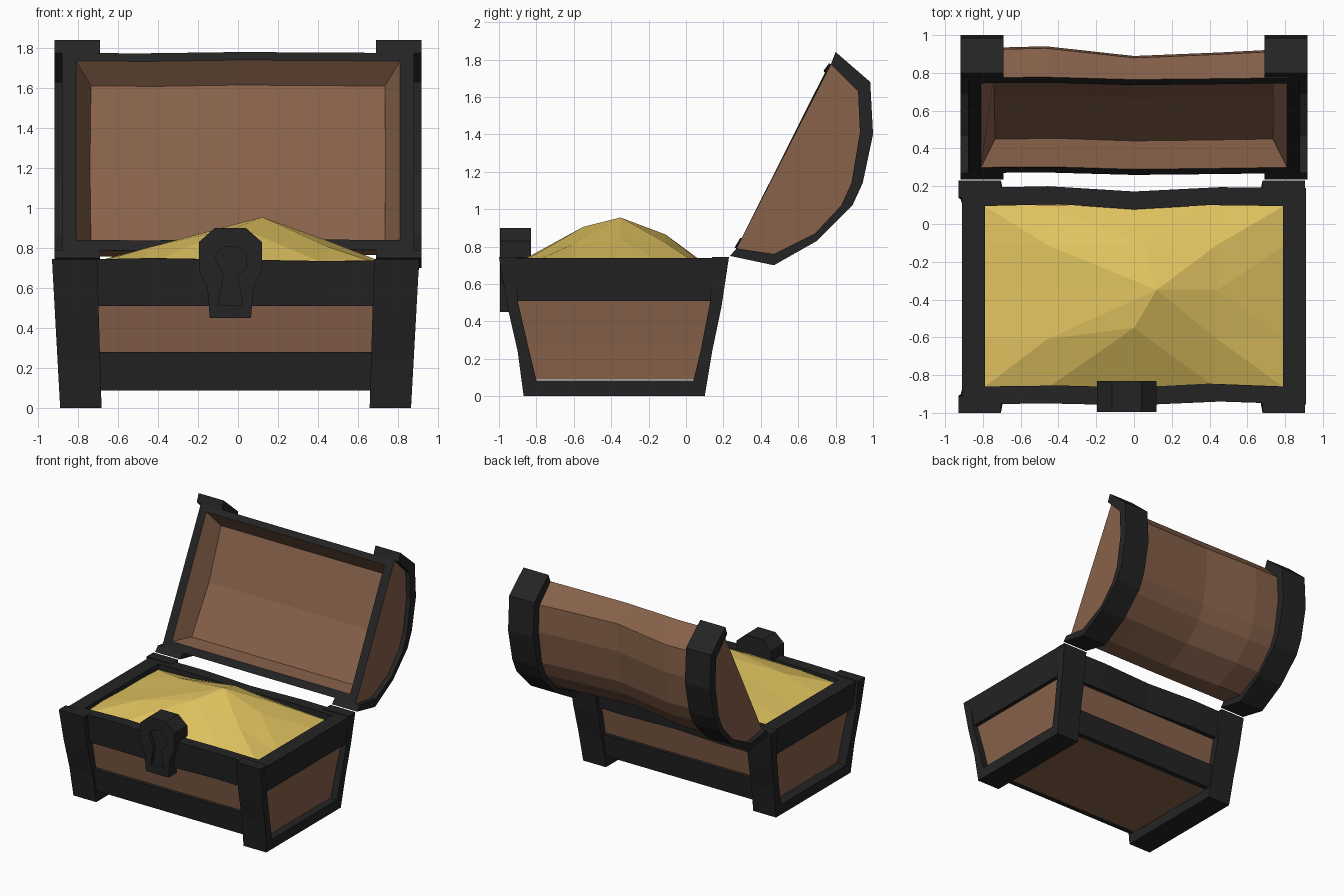
import bpy, bmesh, math

if "Cube" in bpy.data.objects:
    bpy.data.objects.remove(bpy.data.objects["Cube"])


def material(name, rgb):
    m = bpy.data.materials.new(name)
    m.diffuse_color = (*rgb, 1)
    m.use_nodes = True
    m.node_tree.nodes["Principled BSDF"].inputs["Base Color"].default_value = m.diffuse_color
    return m


WOOD = material("brown wood", (0.245, 0.122, 0.070))
IRON = material("dark iron", (0.0175, 0.0175, 0.0175))
GOLD = material("gold", (0.74, 0.54, 0.115))


def make(name, verts, faces, mats, pick=None):
    me = bpy.data.meshes.new(name)
    me.from_pydata(verts, [], faces)
    for m in mats:
        me.materials.append(m)
    if pick:
        for p in me.polygons:
            p.material_index = pick[p.index]
    bm = bmesh.new()
    bm.from_mesh(me)
    bmesh.ops.recalc_face_normals(bm, faces=bm.faces)
    bm.to_mesh(me)
    bm.free()
    ob = bpy.data.objects.new(name, me)
    bpy.context.scene.collection.objects.link(ob)
    return ob


def loft(name, loops, mat, wrap=False):
    """Skin closed loops of equal length; cap the ends, or wrap to a ring."""
    n, k = len(loops[0]), len(loops)
    verts = [v for lp in loops for v in lp]
    faces = [(i * n + j, i * n + (j + 1) % n,
              (i + 1) % k * n + (j + 1) % n, (i + 1) % k * n + j)
             for i in range(k if wrap else k - 1) for j in range(n)]
    if not wrap:
        faces += [tuple(range(n)), tuple(range((k - 1) * n, k * n))]
    return make(name, verts, faces, [mat])


def rect(x, y0, y1, z):
    return [(-x, y0, z), (x, y0, z), (x, y1, z), (-x, y1, z)]


def strap(name, outer, inner, s, x_in, x_out, shift):
    """Band following a y-z path, between two x positions that depend on z."""
    loops = []
    for (yo, zo), (yi, zi) in zip(outer, inner):
        loops.append([(s * x_in(zo) + shift, yo, zo), (s * x_out(zo) + shift, yo, zo),
                      (s * x_out(zi) + shift, yi, zi), (s * x_in(zi) + shift, yi, zi)])
    return loft(name, loops, IRON)


# --- chest body: flared wooden box
loft("body_wood", [rect(0.815, -0.83, 0.065, 0.09),
                   rect(0.825, -0.86, 0.095, 0.28),
                   rect(0.855, -0.915, 0.15, 0.60)], WOOD)

# --- lower iron bands, front and back
for name, y in (("front_lower_band", (-0.86, -0.89, -0.82)),
                ("back_lower_band", (0.095, 0.125, 0.05))):
    loft(name, [[(-0.75, y[0], 0.088), (0.75, y[0], 0.088), (0.75, y[2], 0.088), (-0.75, y[2], 0.088)],
                [(-0.75, y[1], 0.28), (0.75, y[1], 0.28), (0.75, y[2], 0.28), (-0.75, y[2], 0.28)]], IRON)

# --- upper iron rim, slightly wavy along the front and back
def rim_loop(x, y0, y1, z):
    sx = [-1, -0.5, 0, 0.5, 1]
    wf = [0, 0.005, -0.005, 0.015, 0]
    wb = [0, 0.01, -0.018, 0.005, 0]
    wz = [0, 0.01, 0.003, -0.005, 0] if z > 0.7 else [0] * 5
    return ([(x * s, y0 + w, z + h) for s, w, h in zip(sx, wf, wz)] +
            [(x * s, y1 + w, z) for s, w in zip(sx[::-1], wb[::-1])])


loft("upper_rim", [rim_loop(0.88, -0.93, 0.165, 0.51), rim_loop(0.91, -0.955, 0.19, 0.74),
                   rim_loop(0.79, -0.86, 0.095, 0.74), rim_loop(0.79, -0.86, 0.095, 0.51)],
     IRON, wrap=True)

# --- corner straps running down the front, under the floor and up the back
s_out = [(-1.0, 0.745), (-0.955, 0.48), (-0.90, 0.24), (-0.868, 0.0),
         (0.10, 0.0), (0.14, 0.24), (0.19, 0.48), (0.23, 0.745)]
s_in = [(-0.91, 0.745), (-0.90, 0.51), (-0.84, 0.25), (-0.80, 0.085),
        (0.04, 0.085), (0.08, 0.25), (0.13, 0.51), (0.14, 0.745)]
for side, s in (("left", -1), ("right", 1)):
    strap(side + "_body_strap", s_out, s_in, s,
          lambda z: 0.67 + 0.03 * z, lambda z: 0.877 + 0.055 * z, -0.012)

# --- gold heap: low-poly height grid
cols = [-0.80, -0.46, 0.0, 0.44, 0.80]
rows = [(-0.87, 0.00, (0.70, 0.72, 0.73, 0.72, 0.69)),
        (-0.61, 0.00, (0.71, 0.80, 0.905, 0.81, 0.70)),
        (-0.35, 0.12, (0.70, 0.79, 0.955, 0.84, 0.70)),
        (-0.11, 0.05, (0.70, 0.79, 0.865, 0.82, 0.70)),
        (0.10, 0.00, (0.69, 0.70, 0.71, 0.70, 0.68))]
gv = []
for r, (y, dx, hs) in enumerate(rows):
    for c, h in enumerate(hs):
        gv.append((cols[c] + (dx if c == 2 else 0), y + (0.06 if (r, c) == (1, 2) else 0), h))
gf = []
for r in range(4):
    for c in range(4):
        a, b, d, e = r * 5 + c, r * 5 + c + 1, r * 5 + c + 6, r * 5 + c + 5
        gf += [(a, b, d), (a, d, e)] if (r < 2) == (c < 2) else [(a, b, e), (b, d, e)]
heap = make("gold_heap", gv, gf, [GOLD])
if heap.data.polygons[0].normal.z < 0:
    heap.data.flip_normals()

# --- lid: hollow curved shell, iron on the rim around the opening
lid_out = [(0.27, 0.79), (0.47, 0.76), (0.69, 0.87), (0.83, 1.02),
           (0.885, 1.14), (0.93, 1.41), (0.92, 1.63), (0.775, 1.775)]
lid_in = [(0.745, 1.735), (0.83, 1.61), (0.68, 1.20), (0.45, 0.84), (0.30, 0.84)]
half = [0.88] * 8 + [0.81, 0.735, 0.74, 0.735, 0.81]
stations = [(-1, 0), (-0.53, 0.012), (0, -0.045), (0.5, -0.025), (1, 0)]
lv, lf, lm = [], [], []
for t, w in stations:
    for j, (y, z) in enumerate(lid_out + lid_in):
        # the skin sags inwards, at right angles to the opening
        k = w if 0 < j < 7 else w * 0.25
        lv.append((half[j] * t, y + k * 0.9, z - k * 0.45))
n = 13
for i in range(4):
    for j in range(n):
        lf.append((i * n + j, i * n + (j + 1) % n, (i + 1) * n + (j + 1) % n, (i + 1) * n + j))
        lm.append(1 if j in (7, 12) else 0)
for o in (0, 4 * n):
    lf += [tuple(o + j for j in range(8)), tuple(o + j for j in range(8, 13)),
           (o, o + 7, o + 8, o + 12)]
    lm += [0, 0, 1]
make("lid", lv, lf, [WOOD, IRON], lm)

# --- lid straps over both ends
ls_out = [(0.235, 0.75), (0.47, 0.70), (0.70, 0.83), (0.89, 1.02),
          (0.945, 1.14), (1.0, 1.40), (0.985, 1.68), (0.80, 1.84)]
for side, s in (("left", -1), ("right", 1)):
    strap(side + "_lid_strap", ls_out, lid_out, s,
          lambda z: 0.69, lambda z: 0.918, 0.0)

# --- lock plate with a sunken keyhole
def plate(name, pts, y0, y1):
    return loft(name, [[(x, y, z) for x, z in pts] for y in (y0, y1)], IRON)


CX = -0.038
right_edge = [(0.103, 0.45), (0.115, 0.60), (0.158, 0.69), (0.158, 0.83), (0.078, 0.90)]
outline = [(CX + x, z) for x, z in right_edge] + [(CX - x, z) for x, z in right_edge[::-1]]
lock = plate("lock_plate", outline, -0.995, -0.83)
hole = [(CX + 0.06, 0.515), (CX + 0.035, 0.66)]
hole += [(CX + 0.085 * math.cos(a), 0.73 + 0.085 * math.sin(a))
         for a in (math.radians(d) for d in range(-22, 203, 45))]
hole += [(CX - 0.035, 0.66), (CX - 0.06, 0.515)]
cutter = plate("keyhole_cutter", hole, -1.05, -0.965)
cutter.hide_render = True
cut = lock.modifiers.new("keyhole", 'BOOLEAN')
cut.operation = 'DIFFERENCE'
cut.object = cutter
bpy.context.view_layer.update()
lock_mesh = bpy.data.meshes.new_from_object(lock.evaluated_get(bpy.context.evaluated_depsgraph_get()))
lock.modifiers.clear()
lock.data = lock_mesh
bpy.data.objects.remove(cutter)
